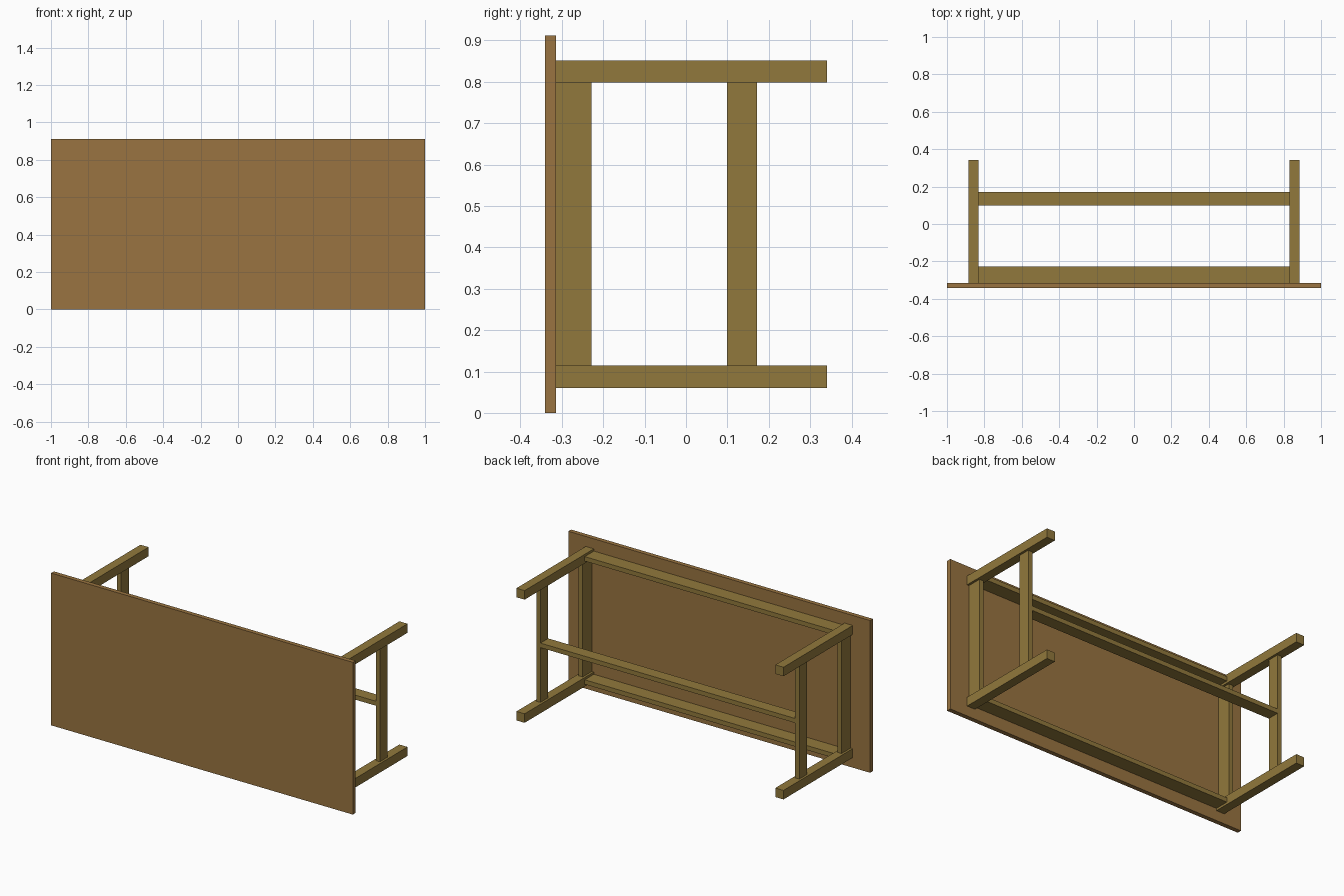
import bpy

if "Cube" in bpy.data.objects:
    bpy.data.objects.remove(bpy.data.objects["Cube"])

# Table lying on its side: top faces -y, legs point to +y
H = 0.912            # table depth (now vertical)
MID = H / 2
LEG_X, LEG_Z = 0.858, 0.369   # leg centre offsets from the table centre
LEG = 0.054          # leg section
T = 0.027            # plank thickness
Y0, Y1, Y2 = -0.341, -0.3145, 0.341   # top face, underside, leg ends


def material(name, color):
    m = bpy.data.materials.new(name)
    m.diffuse_color = (*color, 1)
    m.use_nodes = True
    m.node_tree.nodes["Principled BSDF"].inputs["Base Color"].default_value = m.diffuse_color
    return m


top_mat = material("top_wood", (0.32, 0.175, 0.052))
frame_mat = material("frame_wood", (0.285, 0.19, 0.045))


def box(name, x, y, z, mat):
    """Box from (min, max) ranges on each axis."""
    bpy.ops.mesh.primitive_cube_add(
        size=1, location=[(a + b) / 2 for a, b in (x, y, z)])
    o = bpy.context.object
    o.name = name
    o.scale = [b - a for a, b in (x, y, z)]
    bpy.ops.object.transform_apply(location=False, rotation=False, scale=True)
    o.data.materials.append(mat)
    return o


def around(c, w):
    return (c - w / 2, c + w / 2)


# Table top
box("table_top", (-1, 1), (Y0, Y1), (0, H), top_mat)

APRON_Y = (Y1, -0.228)
STRETCHER_Y = (0.099, 0.172)
inner_x = LEG_X - LEG / 2
inner_z = LEG_Z - LEG / 2
between_legs_z = (MID - inner_z, MID + inner_z)

for sx, side in ((-1, "left"), (1, "right")):
    # Legs
    for sz, level in ((-1, "lower"), (1, "upper")):
        box(f"{side}_{level}_leg", around(sx * LEG_X, LEG), (Y1, Y2),
            around(MID + sz * LEG_Z, LEG), frame_mat)
    # End apron and end stretcher, centred on the legs
    box(f"{side}_end_apron", around(sx * LEG_X, T), APRON_Y, between_legs_z, frame_mat)
    box(f"{side}_end_stretcher", around(sx * LEG_X, T), STRETCHER_Y, between_legs_z, frame_mat)

# Long aprons
for sz, level in ((-1, "lower"), (1, "upper")):
    box(f"{level}_long_apron", (-inner_x, inner_x), APRON_Y,
        around(MID + sz * LEG_Z, T), frame_mat)

# Long centre stretcher joining the end stretchers
span = LEG_X - T / 2
box("centre_stretcher", (-span, span), STRETCHER_Y, around(MID, T), frame_mat)
